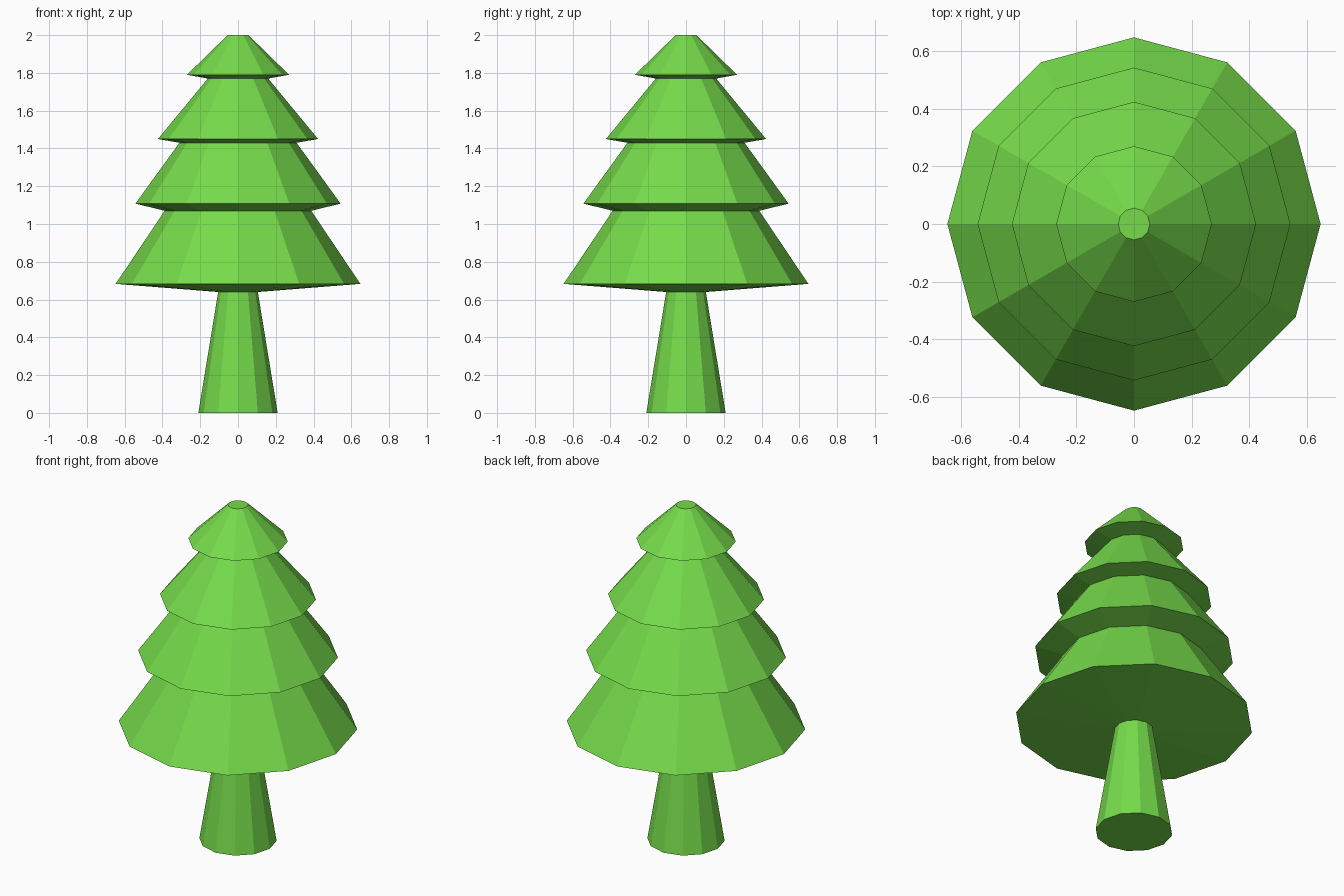
import bpy, bmesh
from math import sin, cos, pi

if "Cube" in bpy.data.objects:
    bpy.data.objects.remove(bpy.data.objects["Cube"])

SIDES = 12

green = bpy.data.materials.new("green")
green.diffuse_color = (0.18, 0.71, 0.07, 1)
green.use_nodes = True
green.node_tree.nodes["Principled BSDF"].inputs["Base Color"].default_value = green.diffuse_color


def lathe(name, profile, cap_bottom=False, cap_top=False):
    """Spin a (radius, z) profile into a flat-faced 12-sided shell."""
    bm = bmesh.new()
    rings = [[bm.verts.new((r * cos(2 * pi * i / SIDES), r * sin(2 * pi * i / SIDES), z))
              for i in range(SIDES)] for r, z in profile]
    for low, high in zip(rings, rings[1:]):
        for i in range(SIDES):
            j = (i + 1) % SIDES
            bm.faces.new((low[i], low[j], high[j], high[i]))
    if cap_bottom:
        bm.faces.new(rings[0][::-1])
    if cap_top:
        bm.faces.new(rings[-1])
    mesh = bpy.data.meshes.new(name)
    bm.to_mesh(mesh)
    bm.free()
    mesh.materials.append(green)
    obj = bpy.data.objects.new(name, mesh)
    bpy.context.collection.objects.link(obj)
    return obj


# Tapered trunk
lathe("trunk", [(0.21, 0), (0.105, 0.64)], cap_bottom=True)

# Branch tiers: sloped underside, rim, then cone up to the next tier
tiers = [
    [(0.105, 0.64), (0.648, 0.683), (0.388, 1.07)],
    [(0.388, 1.07), (0.543, 1.108), (0.31, 1.43)],
    [(0.31, 1.43), (0.424, 1.45), (0.16, 1.77)],
    [(0.16, 1.77), (0.27, 1.79), (0.055, 2.0)],
]
for n, profile in enumerate(tiers, 1):
    lathe(f"branch_tier_{n}", profile, cap_top=(n == len(tiers)))
